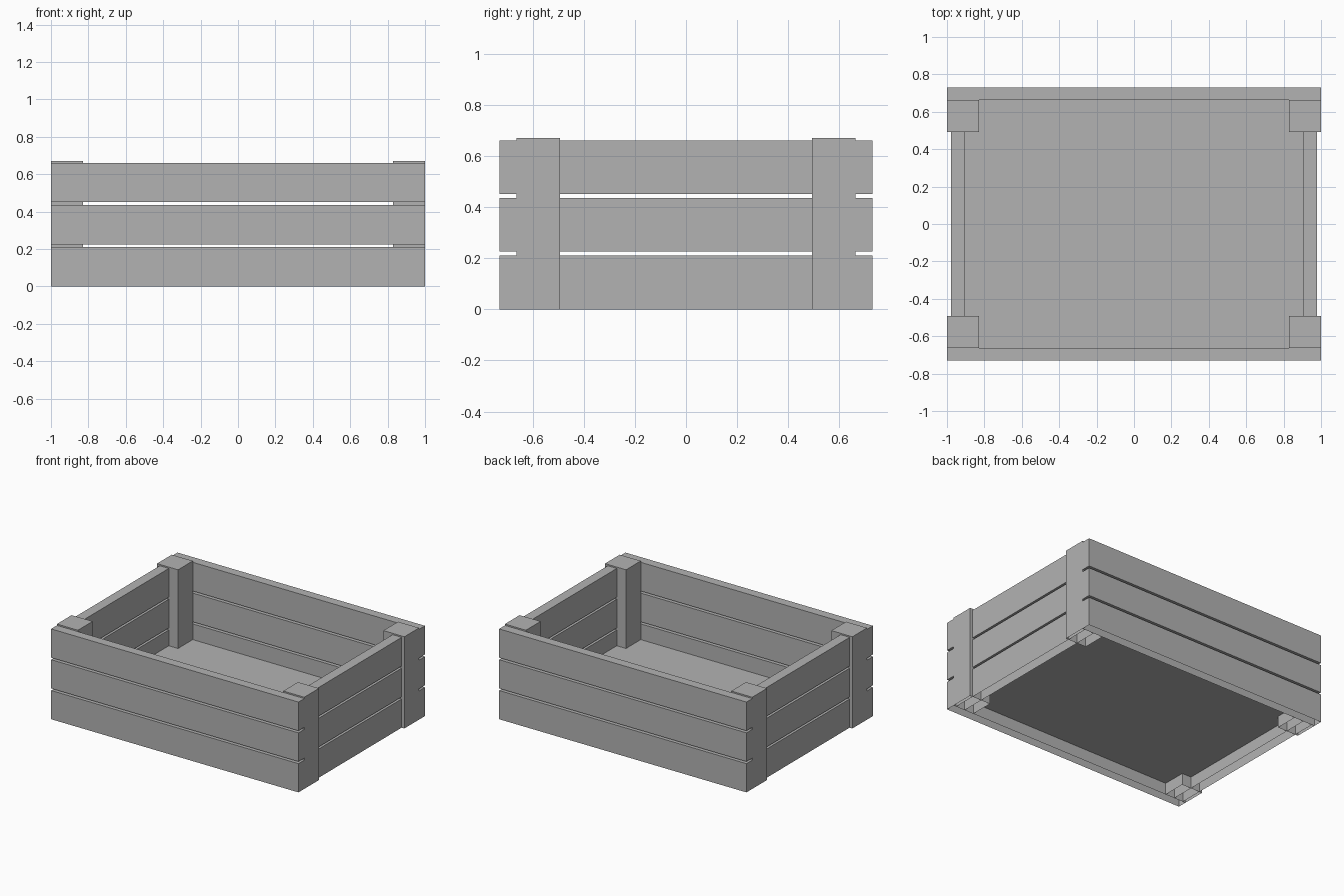
import bpy
import bmesh

cube = bpy.data.objects.get("Cube")
if cube:
    bpy.data.objects.remove(cube, do_unlink=True)

GREY = (0.45, 0.45, 0.45, 1.0)
grey = bpy.data.materials.new("plain_grey")
grey.use_nodes = True
grey.diffuse_color = GREY
grey.node_tree.nodes["Principled BSDF"].inputs["Base Color"].default_value = GREY


def box(name, low, high):
    """Axis-aligned box; faces resting on the ground are left open."""
    bm = bmesh.new()
    bmesh.ops.create_cube(bm, size=1)
    for v in bm.verts:
        v.co = [(a + b) / 2 + c * (b - a) for a, b, c in zip(low, high, v.co)]
    ground = [f for f in bm.faces if all(abs(v.co.z) < 1e-5 for v in f.verts)]
    bmesh.ops.delete(bm, geom=ground, context="FACES_ONLY")
    mesh = bpy.data.meshes.new(name)
    bm.to_mesh(mesh)
    bm.free()
    mesh.materials.append(grey)
    obj = bpy.data.objects.new(name, mesh)
    bpy.context.collection.objects.link(obj)


def span(sign, inner, outer):
    return sorted((sign * inner, sign * outer))


HALF_X, HALF_Y = 1.0, 0.73
INNER_Y = 0.663
PLANK, STEP = 0.21, 0.225

# Three rows of planks on every side
for row, level in enumerate(("lower", "middle", "upper")):
    z0 = row * STEP
    z1 = z0 + PLANK
    for sign, side in ((-1, "front"), (1, "back")):
        y0, y1 = span(sign, INNER_Y, HALF_Y)
        box(f"{side}_{level}_plank", (-HALF_X, y0, z0), (HALF_X, y1, z1))
    for sign, side in ((-1, "right"), (1, "left")):
        x0, x1 = span(sign, 0.905, 0.978)
        box(f"{side}_{level}_plank", (x0, -INNER_Y, z0), (x1, INNER_Y, z1))

# Corner posts
for sx, side in ((-1, "right"), (1, "left")):
    for sy, end in ((-1, "front"), (1, "back")):
        x0, x1 = span(sx, 0.83, HALF_X)
        y0, y1 = span(sy, 0.493, INNER_Y)
        box(f"{end}_{side}_post", (x0, y0, 0), (x1, y1, 0.67))

# Raised floor panel
box("floor_panel", (-0.905, -INNER_Y, 0.085), (0.905, INNER_Y, 0.095))
